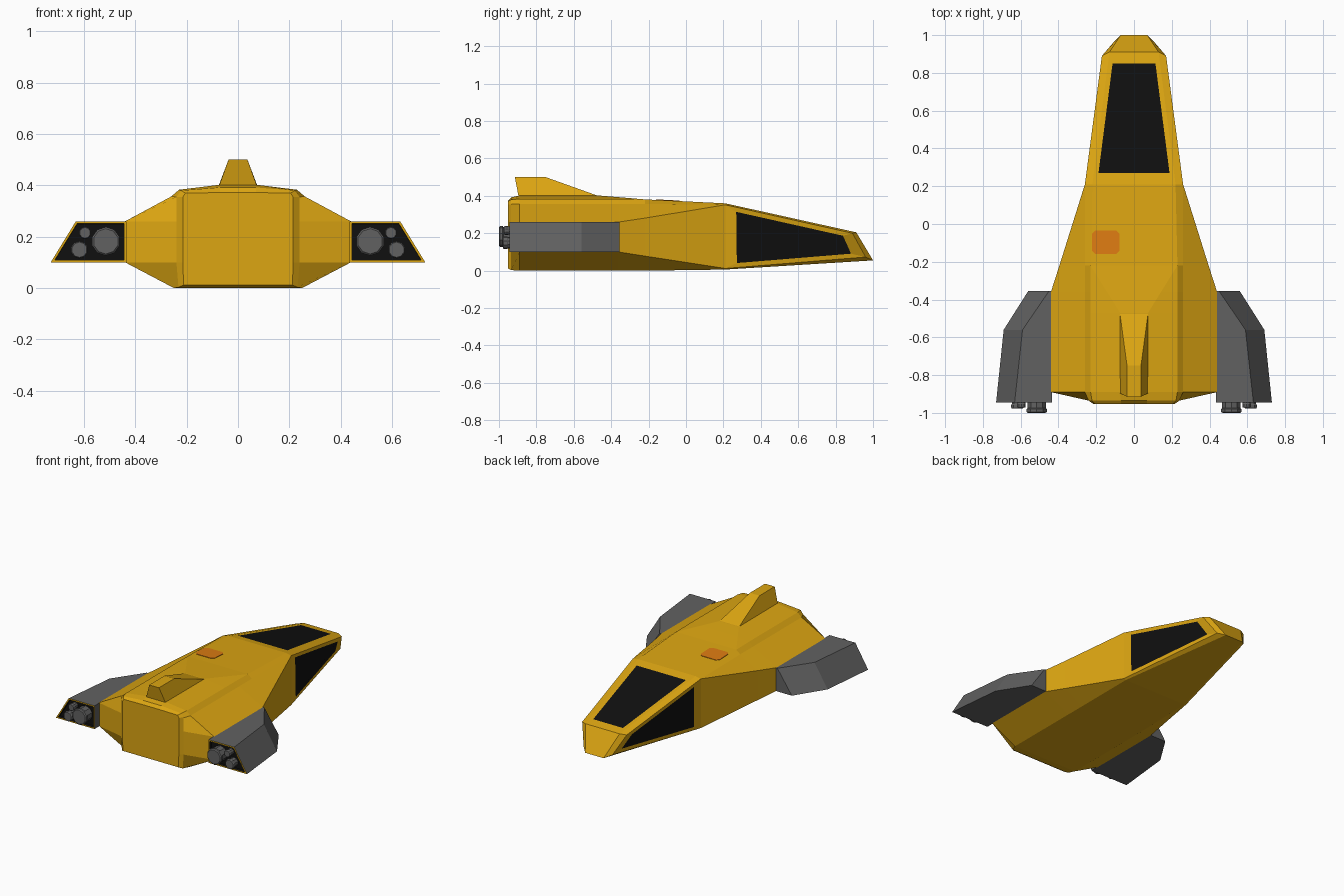
import bpy, bmesh, math
from mathutils import Vector

if "Cube" in bpy.data.objects:
    bpy.data.objects.remove(bpy.data.objects["Cube"])


def material(name, rgb):
    m = bpy.data.materials.new(name)
    m.diffuse_color = (*rgb, 1)
    m.use_nodes = True
    m.node_tree.nodes["Principled BSDF"].inputs["Base Color"].default_value = m.diffuse_color
    return m


GOLD = material("gold_paint", (0.72, 0.38, 0.006))
GREY = material("grey_metal", (0.12, 0.12, 0.12))
BLACK = material("black_glass", (0.005, 0.005, 0.005))
ORANGE = material("orange_paint", (0.72, 0.20, 0.006))


def finish(bm, name, *mats):
    bmesh.ops.recalc_face_normals(bm, faces=bm.faces)
    me = bpy.data.meshes.new(name)
    bm.to_mesh(me)
    bm.free()
    for m in mats:
        me.materials.append(m)
    ob = bpy.data.objects.new(name, me)
    bpy.context.collection.objects.link(ob)
    return ob


def loft(bm, rings):
    """Skin a list of closed point rings, returning the vertex rings."""
    vs = [[bm.verts.new(p) for p in r] for r in rings]
    n = len(vs[0])
    for a, b in zip(vs, vs[1:]):
        for i in range(n):
            j = (i + 1) % n
            bm.faces.new((a[i], a[j], b[j], b[i]))
    return vs


# Hull: half sections (keel, wing low, wing high, shoulder, roof edge, ridge)
def section(y, *pts):
    return [(x, y, z) for x, z in pts]


full = [(.25, 0), (.44, .10), (.44, .26), (.26, .357), (.23, .383)]
halves = [
    section(-.953, (.212, .012), (.215, .10), (.215, .26), (.215, .355), (.205, .37), (.07, .372)),
    section(-.935, (.232, .003), (.24, .10), (.24, .26), (.24, .355), (.222, .38), (.07, .392)),
    section(-.89, *full, (.075, .402)),
    section(-.47, *full, (.075, .402)),
    section(-.36, *full, (.143, .393)),
    section(-.22, (.25, 0), (.395, .078), (.395, .281), (.26, .357), (.23, .381), (.23, .381)),
    section(.21, (.245, .006), (.26, .012), (.26, .352), (.26, .352), (.22, .36), (.22, .36)),
    [(.07, 1.0, .055), (.11, .96, .073), (.17, .89, .20), (.17, .89, .20), (.13, .91, .205), (.13, .91, .205)],
]
bm = bmesh.new()
rings = loft(bm, [h + [(-x, y, z) for x, y, z in reversed(h)] for h in halves])
bm.faces.new(rings[0])
n = rings[-1]
bm.faces.new((n[0], n[4], n[7], n[11]))           # sloped nose plate
bm.faces.new((n[0], n[1], n[2], n[4]))            # nose corner plates
bm.faces.new((n[11], n[10], n[9], n[7]))
bmesh.ops.remove_doubles(bm, verts=bm.verts, dist=.001)
bmesh.ops.recalc_face_normals(bm, faces=bm.faces)

# Cockpit windows: inset the roof and the two side walls of the nose
panes = [f for f in bm.faces if f.calc_area() > .05 and f.normal.z > -.5
         and min(v.co.y for v in f.verts) > .15]
bmesh.ops.inset_individual(bm, faces=panes, thickness=.024, use_even_offset=True)
for f in panes:
    f.material_index = 1
    vs = list(f.verts)
    old = [v.co.copy() for v in vs]
    for i, v in enumerate(vs):
        mate = max((old[i - 1], old[(i + 1) % len(vs)]), key=lambda c: abs(c.y - old[i].y))
        v.co = old[i].lerp(mate, .055)
finish(bm, "hull", GOLD, BLACK)

# Tail fin
bm = bmesh.new()
lo = [(.075, -.47, .40), (-.075, -.47, .40), (-.075, -.895, .395), (.075, -.895, .395)]
hi = [(.037, -.75, .50), (-.037, -.75, .50), (-.037, -.915, .50), (.037, -.915, .50)]
v = loft(bm, [lo, hi])
bm.faces.new(v[0])
bm.faces.new(v[1])
finish(bm, "tail_fin", GOLD)

# Orange roof hatch, lying on the roof slope
bm = bmesh.new()
cx, cy, w, h, c = -.15, -.097, .073, .063, .018
outline = [(w, h - c), (w - c, h), (c - w, h), (-w, h - c), (-w, c - h), (c - w, -h), (w - c, -h), (w, c - h)]
slab = [[(cx + x, cy + y, .36 + (.21 - cy - y) * .0488 + dz) for x, y in outline] for dz in (-.004, .003)]
v = loft(bm, slab)
bm.faces.new(v[0])
bm.faces.new(v[1])
finish(bm, "roof_hatch", ORANGE)


# Engine pods with gold rim, black recess and nozzles
def nozzle(name, x, z, r, y_end):
    bm = bmesh.new()
    spec = [(r * .9, -.90), (r * .9, y_end + .025), (r, y_end + .02), (r, y_end + .006), (r * .88, y_end)]
    circle = [(math.cos(a), math.sin(a)) for a in (math.tau * (i + .5) / 10 for i in range(10))]
    v = loft(bm, [[(x + q * px, y, z + q * pz) for px, pz in circle] for q, y in spec])
    bm.faces.new(v[0])
    bm.faces.new(v[-1])
    finish(bm, name, GREY)


for side, s in (("left", -1), ("right", 1)):
    bm = bmesh.new()
    spans = [(-.945, .73, .632), (-.56, .69, .59), (-.355, .56, .45)]
    v = loft(bm, [[(s * .435, y, .10), (s * b, y, .10), (s * t, y, .26), (s * .435, y, .26)]
                  for y, b, t in spans])
    rear = bm.faces.new(v[0])
    bm.faces.new(v[-1])
    bmesh.ops.recalc_face_normals(bm, faces=bm.faces)
    rim = bmesh.ops.inset_individual(bm, faces=[rear], thickness=.009, use_even_offset=True)
    for f in rim["faces"]:
        f.material_index = 1
    inner = bmesh.ops.inset_individual(bm, faces=[rear], thickness=.001, depth=-.02)
    for f in inner["faces"] + [rear]:
        f.material_index = 2
    finish(bm, side + "_engine_pod", GREY, GOLD, BLACK)
    nozzle(side + "_main_nozzle", s * .515, .182, .056, -1.0)
    nozzle(side + "_lower_nozzle", s * .618, .149, .034, -.978)
    nozzle(side + "_upper_nozzle", s * .596, .215, .024, -.972)
